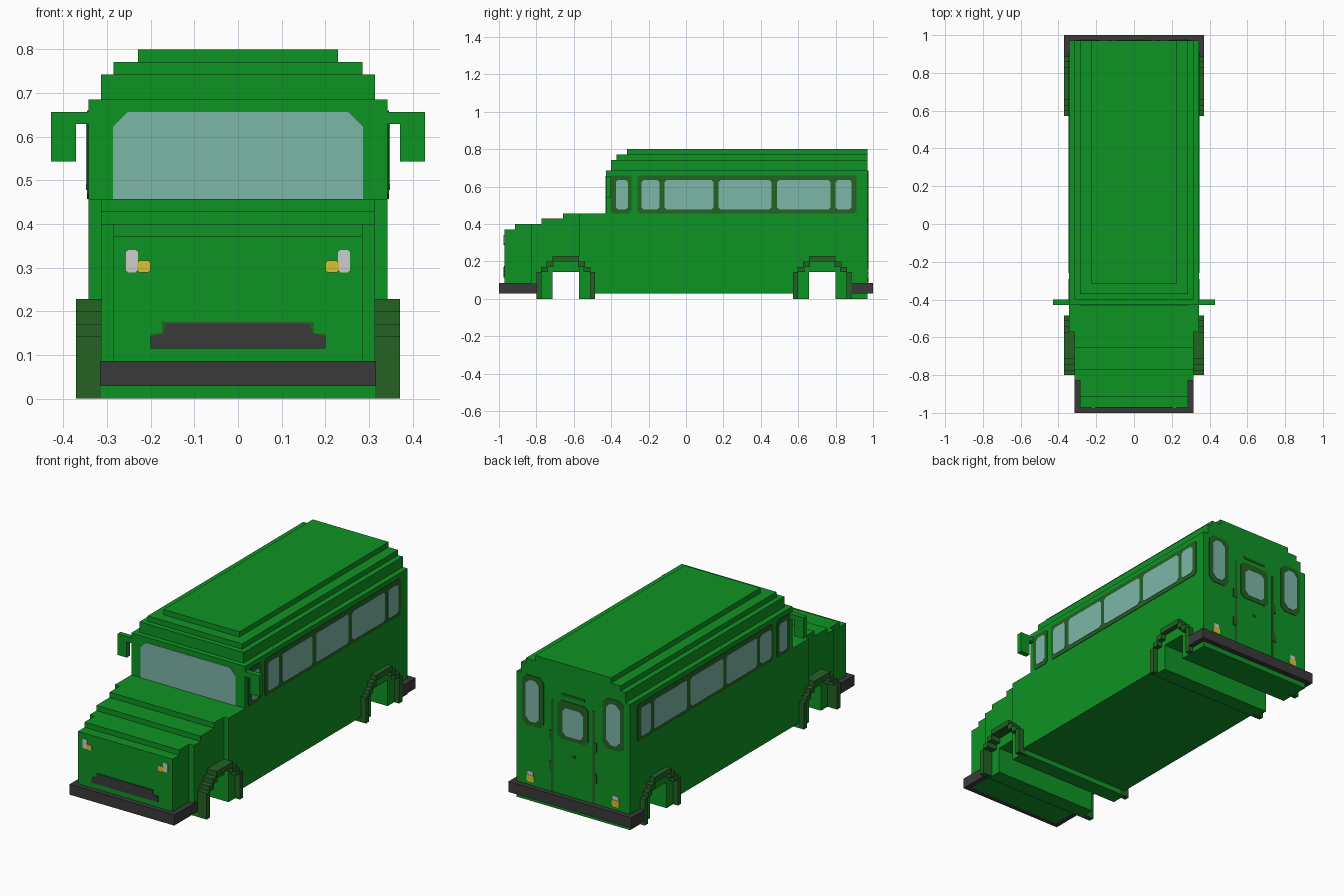
import bpy, bmesh
from mathutils import Vector

if "Cube" in bpy.data.objects:
    bpy.data.objects.remove(bpy.data.objects["Cube"])

U = 1 / 35  # one block of the voxel grid


def lin(c):
    c /= 255
    return c / 12.92 if c <= 0.04045 else ((c + 0.055) / 1.055) ** 2.4


def mat(name, r, g, b):
    m = bpy.data.materials.new(name)
    m.diffuse_color = (lin(r), lin(g), lin(b), 1)
    m.use_nodes = True
    m.node_tree.nodes["Principled BSDF"].inputs["Base Color"].default_value = m.diffuse_color
    return m


GREEN = mat("body green", 15, 147, 36)
DARK = mat("dark green trim", 35, 98, 36)
GLASS = mat("pale glass", 124, 182, 168)
GREY = mat("charcoal grey", 57, 58, 57)
WHITE = mat("lamp white", 205, 205, 205)
YELLOW = mat("lamp yellow", 216, 196, 46)


def extrude(name, pts, vec, m):
    """Extrude a flat outline of 3D points along vec."""
    bm = bmesh.new()
    f = bm.faces.new([bm.verts.new(p) for p in pts])
    r = bmesh.ops.extrude_face_region(bm, geom=[f])
    vs = [g for g in r["geom"] if isinstance(g, bmesh.types.BMVert)]
    bmesh.ops.translate(bm, verts=vs, vec=Vector(vec))
    bmesh.ops.recalc_face_normals(bm, faces=bm.faces[:])
    me = bpy.data.meshes.new(name)
    bm.to_mesh(me)
    bm.free()
    me.materials.append(m)
    ob = bpy.data.objects.new(name, me)
    bpy.context.collection.objects.link(ob)
    return ob


def slab(name, prof, x0, x1, m):
    """Side profile (y, z) in blocks, extruded from x0 to x1."""
    return extrude(name, [(x0 * U, y * U, z * U) for y, z in prof], ((x1 - x0) * U, 0, 0), m)


def box(name, x0, x1, y0, y1, z0, z1, m):
    return slab(name, [(y0, z0), (y1, z0), (y1, z1), (y0, z1)], x0, x1, m)


def plan(name, outline, z0, z1, m):
    """Plan outline (x, y) in blocks, extruded upward."""
    return extrude(name, [(x * U, y * U, z0 * U) for x, y in outline], (0, 0, (z1 - z0) * U), m)


def rect(u0, u1, v0, v1, c=0.0, cb=None):
    """Rectangle with cut corners: c at the top, cb at the bottom."""
    cb = c if cb is None else cb
    low = [(u0, v0 + cb), (u0 + cb, v0), (u1 - cb, v0), (u1, v0 + cb)] if cb else [(u0, v0), (u1, v0)]
    top = [(u1, v1 - c), (u1 - c, v1), (u0 + c, v1), (u0, v1 - c)] if c else [(u1, v1), (u0, v1)]
    return low + top


def plate_y(name, outline, y, t, m):
    return extrude(name, [(x, y, z) for x, z in outline], (0, t, 0), m)


def plate_x(name, outline, x, t, m):
    return extrude(name, [(x, y, z) for y, z in outline], (t, 0, 0), m)


# Body: nose, hood and cabin with wheel tunnels in the profile
slab("nose", [(-34, 1), (-29, 1), (-29, 14), (-32, 14), (-32, 13), (-34, 13)], -10, 10, GREEN)
slab("hood", [(-29, 1), (-28, 1), (-28, 0), (-25, 0), (-25, 5), (-20, 5), (-20, 16),
              (-23, 16), (-23, 15), (-27, 15), (-27, 14), (-29, 14)], -11, 11, GREEN)
slab("cabin", [(-20, 0), (-17, 0), (-17, 1), (20, 1), (20, 0), (23, 0), (23, 5), (28, 5),
               (28, 0), (34, 0), (34, 24), (-15, 24), (-15, 16), (-20, 16)], -12, 12, GREEN)

# Stepped roof
for i, (w, y0, z0, z1) in enumerate([(11, -14, 24, 26), (10, -13, 26, 27), (8, -11, 27, 28)]):
    box(f"roof_step_{i + 1}", -w, w, y0, 34, z0, z1, GREEN)

# Wrap-around bumpers
plan("front_bumper", [(-11.05, -35), (11.05, -35), (11.05, -28), (10, -28), (10, -34),
                      (-10, -34), (-10, -28), (-11.05, -28)], 1, 3, GREY)
plan("rear_bumper", [(-13, 35), (13, 35), (13, 31), (12, 31), (12, 34),
                     (-12, 34), (-12, 31), (-13, 31)], 1, 3, GREY)

# Wheel arches (half outline mirrored) and door mirrors
half_out = [(0, 0), (0, 5), (1, 5), (1, 6), (2, 6), (2, 7), (3, 7), (3, 8)]
half_in = [(3, 7), (3, 6), (2, 6), (2, 5), (1, 5), (1, 0)]
half_in = [(4, 7), (3.2, 7), (3.2, 6), (2.2, 6), (2.2, 5), (1, 5), (1, 0)]
half_out = [(0, 0), (0, 5), (0.9, 5), (0.9, 6), (1.9, 6), (1.9, 7), (3, 7), (3, 8)]
arch = (half_out + [(11 - a, b) for a, b in reversed(half_out)]
        + [(11 - a, b) for a, b in reversed(half_in)] + half_in)
for s, side in ((1, "right"), (-1, "left")):
    for label, y0 in (("front", -28), ("rear", 20)):
        slab(f"{label}_arch_{side}", [(y0 + a, b) for a, b in arch], s * 11, s * 13, DARK)
    extrude(f"mirror_{side}", [(s * x * U, -15 * U, z * U) for x, z in
            [(12, 22), (13, 22), (13, 19), (15, 19), (15, 23), (12, 23)]], (0, U, 0), GREEN)

# Side windows
panes = [(-.375, -.31), (-.238, -.142), (-.115, .147), (.174, .457), (.487, .772), (.80, .886)]
for s, side in ((1, "right"), (-1, "left")):
    x = s * 12 * U
    plate_x(f"quarter_frame_{side}", rect(-.403, -.292, .457, .66, .012), x, s * .003, DARK)
    plate_x(f"window_frame_{side}", rect(-.26, .912, .457, .66, .012), x, s * .003, DARK)
    for i, (a, b) in enumerate(panes):
        plate_x(f"side_pane_{side}_{i + 1}", rect(a, b, .478, .636, .012), x, s * .005, GLASS)

# Windshield, grille and headlamps
plate_y("windshield", rect(-.286, .286, .457, .657, .034, 0), -15 * U, -.003, GLASS)
yf = -34 * U
plate_y("grille_trim", [(-.2, .117), (.2, .117), (.2, .149), (.174, .149), (.174, .175),
                        (-.174, .175), (-.174, .149), (-.2, .149)], yf, -.002, DARK)
plate_y("grille", [(-.2, .115), (.2, .115), (.2, .143), (.17, .15), (.165, .171),
                   (-.165, .171), (-.17, .15), (-.2, .143)], yf, -.004, GREY)
for s, side in ((1, "right"), (-1, "left")):
    plate_y(f"headlamp_{side}", [(s * u, v) for u, v in rect(.229, .257, .289, .341, .006)],
            yf, -.003, WHITE)
    plate_y(f"turn_lamp_{side}", [(s * u, v) for u, v in rect(.2, .231, .289, .316, .005)],
            yf, -.005, YELLOW)

# Back: windows, door seams, hinges and tail lamps
yb = 34 * U
plate_y("back_door_frame", rect(-.092, .092, .39, .60, .02), yb, .003, DARK)
plate_y("back_door_pane", rect(-.062, .062, .412, .565, .02), yb, .005, GLASS)
plate_y("back_door_vent", rect(-.07, .07, .625, .638), yb, .003, DARK)
plate_y("back_door_handle", rect(-.012, .008, .30, .315), yb, .003, DARK)
for s, side in ((1, "right"), (-1, "left")):
    def back(name, o, t, m):
        plate_y(f"{name}_{side}", [(s * u, v) for u, v in o], yb, t, m)
    back("back_frame", rect(.178, .307, .41, .705 - .02, .025), .003, DARK)
    back("back_pane", rect(.202, .285, .435, .662, .025), .005, GLASS)
    back("door_seam", rect(.118, .132, .086, .59), .003, DARK)
    for i, z in enumerate((.20, .37)):
        back(f"door_hinge_{i + 1}", rect(.118, .143, z, z + .05), .004, DARK)
    back("tail_lamp_white", rect(.24, .275, .135, .162, .005), .003, WHITE)
    back("tail_lamp_yellow", rect(.235, .28, .105, .141, .008), .005, YELLOW)
